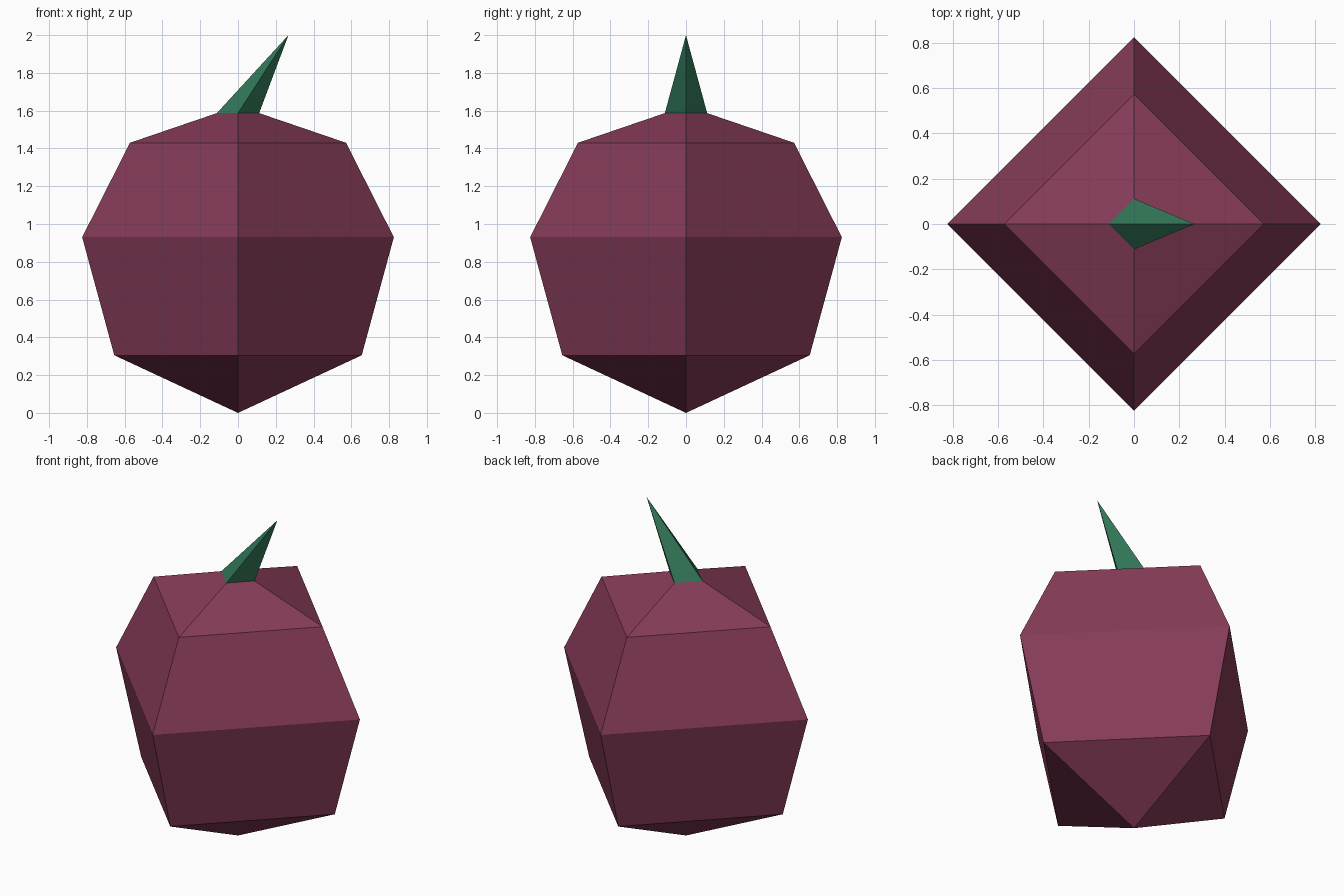
import bpy, bmesh, math

if "Cube" in bpy.data.objects:
    bpy.data.objects.remove(bpy.data.objects["Cube"])


def material(name, rgb):
    mat = bpy.data.materials.new(name)
    mat.diffuse_color = (*rgb, 1.0)
    mat.use_nodes = True
    mat.node_tree.nodes["Principled BSDF"].inputs["Base Color"].default_value = mat.diffuse_color
    return mat


def ring_solid(name, rings, mat, bottom=None, top=None, sides=4):
    """Stack rings of (radius, z), closing each end with a tip point or a flat cap."""
    bm = bmesh.new()
    loops = []
    for r, z in rings:
        loops.append([bm.verts.new((r * math.cos(2 * math.pi * i / sides),
                                    r * math.sin(2 * math.pi * i / sides), z))
                      for i in range(sides)])
    for a, b in zip(loops, loops[1:]):
        for i in range(sides):
            j = (i + 1) % sides
            bm.faces.new((a[i], a[j], b[j], b[i]))
    for loop, tip in ((loops[0], bottom), (loops[-1], top)):
        if tip is None:
            bm.faces.new(loop)
        else:
            v = bm.verts.new(tip)
            for i in range(sides):
                bm.faces.new((loop[i], loop[(i + 1) % sides], v))
    bmesh.ops.recalc_face_normals(bm, faces=bm.faces)
    mesh = bpy.data.meshes.new(name)
    bm.to_mesh(mesh)
    bm.free()
    mesh.materials.append(mat)
    obj = bpy.data.objects.new(name, mesh)
    bpy.context.collection.objects.link(obj)
    return obj


plum = material("plum skin", (0.238, 0.044, 0.098))
green = material("leaf green", (0.031, 0.181, 0.095))

# Four-sided fruit body, pointed below and narrowing to the stem
ring_solid("fruit_body", [(0.655, 0.305), (0.825, 0.93), (0.572, 1.43), (0.112, 1.587)],
           plum, bottom=(0, 0, 0))

# Stem spike leaning to +x
ring_solid("stem", [(0.112, 1.587)], green, top=(0.267, 0, 2.0))
